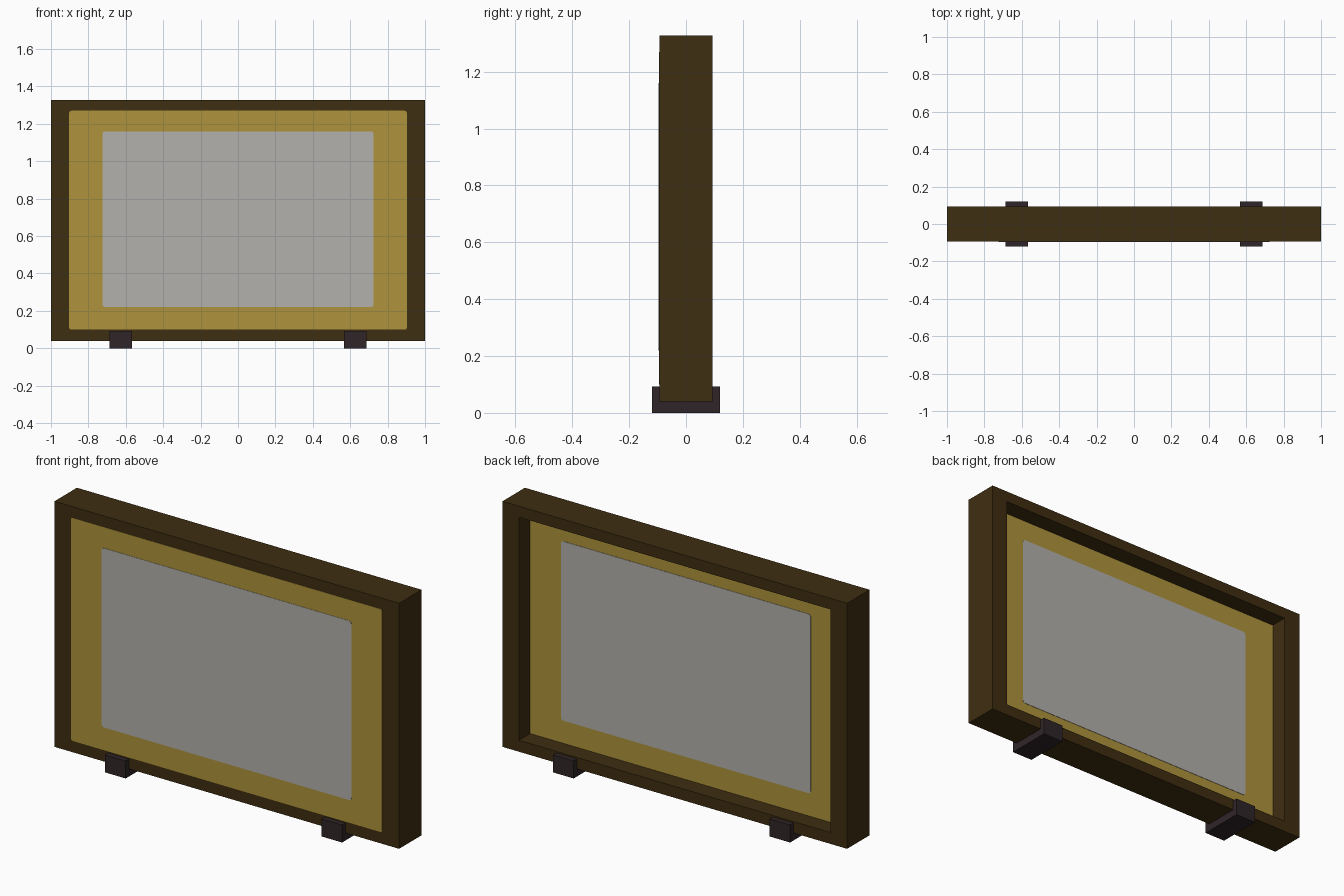
import bpy, bmesh, math

if "Cube" in bpy.data.objects:
    bpy.data.objects.remove(bpy.data.objects["Cube"])


def srgb(r, g, b):
    f = lambda c: c / 12.92 if c <= 0.04045 else ((c + 0.055) / 1.055) ** 2.4
    return [f(c / 255) for c in (r, g, b)] + [1.0]


def material(name, rgb):
    m = bpy.data.materials.new(name)
    m.diffuse_color = srgb(*rgb)
    m.use_nodes = True
    m.node_tree.nodes["Principled BSDF"].inputs["Base Color"].default_value = m.diffuse_color
    return m


brown = material("dark brown wood", (63, 46, 17))
gold = material("gold mat", (175, 147, 60))
silver = material("silver grey glass", (178, 177, 172))
black = material("dark foot", (47, 37, 39))


def finish(name, bm, *mats):
    me = bpy.data.meshes.new(name)
    bm.to_mesh(me)
    bm.free()
    for m in mats:
        me.materials.append(m)
    ob = bpy.data.objects.new(name, me)
    bpy.context.collection.objects.link(ob)
    return ob


def prism(name, points, shift, mat):
    """Extrude a closed outline along the shift vector."""
    bm = bmesh.new()
    face = bm.faces.new([bm.verts.new(p) for p in points])
    ext = bmesh.ops.extrude_face_region(bm, geom=[face])
    verts = [v for v in ext["geom"] if isinstance(v, bmesh.types.BMVert)]
    bmesh.ops.translate(bm, vec=shift, verts=verts)
    bmesh.ops.recalc_face_normals(bm, faces=bm.faces)
    return finish(name, bm, mat)


def rounded_plate(name, x, z0, z1, r, y0, y1, mat):
    pts = []
    corners = [(x - r, z1 - r), (-x + r, z1 - r), (-x + r, z0 + r), (x - r, z0 + r)]
    for i, (cx, cz) in enumerate(corners):
        for k in range(4):
            a = math.pi / 2 * (i + k / 3)
            pts.append((cx + r * math.cos(a), y0, cz + r * math.sin(a)))
    return prism(name, pts, (0, y1 - y0, 0), mat)


# Frame: solid front, recess cut into the back with a gold floor
D = 0.093
rings = [(1, 0.04, 1.328, -D), (1, 0.04, 1.328, D),
         (0.905, 0.10, 1.27, D), (0.905, 0.10, 1.27, 0.0)]
bm = bmesh.new()
loops = [[bm.verts.new(p) for p in ((-x, y, z0), (x, y, z0), (x, y, z1), (-x, y, z1))]
         for x, z0, z1, y in rings]
for a, b in zip(loops, loops[1:]):
    for i in range(4):
        j = (i + 1) % 4
        bm.faces.new((a[i], a[j], b[j], b[i]))
bm.faces.new(loops[0])
bm.faces.new(loops[-1]).material_index = 1
bmesh.ops.recalc_face_normals(bm, faces=bm.faces)
finish("frame", bm, brown, gold)

# Painted front mat and the two glass panels
rounded_plate("front_mat", 0.903, 0.10, 1.27, 0.012, -D, -D - 0.0015, gold)
rounded_plate("front_glass", 0.725, 0.22, 1.16, 0.015, -D - 0.001, -D - 0.003, silver)
rounded_plate("back_glass", 0.725, 0.22, 1.16, 0.015, -0.001, 0.002, silver)

# U-shaped feet cradling the frame
W, H, I, B = 0.12, 0.092, D + 0.0005, 0.0395
outline = [(-W, 0), (W, 0), (W, H), (I, H), (I, B), (-I, B), (-I, H), (-W, H)]
for side, x in (("left", -0.628), ("right", 0.628)):
    prism(side + "_foot", [(x - 0.06, y, z) for y, z in outline], (0.12, 0, 0), black)
